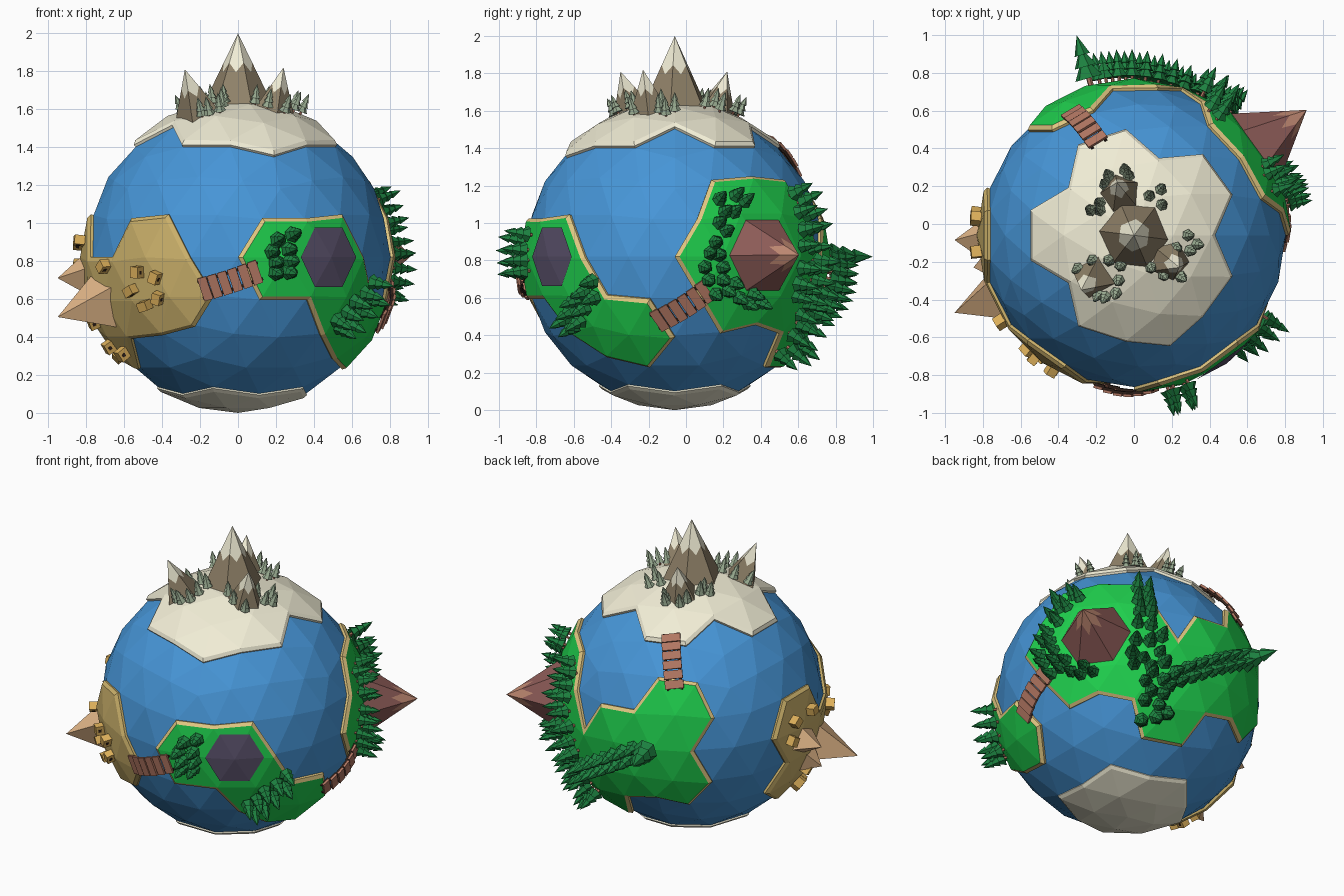
import bpy, bmesh, math, random
from mathutils import Vector, Matrix

if "Cube" in bpy.data.objects:
    bpy.data.objects.remove(bpy.data.objects["Cube"])

random.seed(4)
C = Vector((0, -0.06, 0.82))          # planet centre
WATER = 0.803


def mat(name, r, g, b):
    m = bpy.data.materials.new(name)
    m.diffuse_color = [(c / 255) ** 2.2 for c in (r, g, b)] + [1]
    m.use_nodes = True
    m.node_tree.nodes["Principled BSDF"].inputs["Base Color"].default_value = m.diffuse_color
    return m


BLUE = mat("water", 72, 148, 214)
GRASS = mat("grass", 36, 205, 78)
BEACH = mat("beach", 222, 196, 128)
SAND = mat("sand", 205, 178, 108)
SNOW = mat("snow", 240, 236, 212)
ROCK = mat("rock", 142, 128, 104)
LEAF = mat("leaf", 34, 128, 66)
FROST = mat("frosted_leaf", 150, 168, 142)
WOOD = mat("wood", 176, 118, 98)
DARK = mat("dark", 52, 38, 32)
LAVA = mat("volcano_rock", 140, 92, 88)
LAVATOP = mat("volcano_top", 188, 134, 112)
PIT = mat("pit", 88, 80, 104)
STONE = mat("sandstone", 226, 182, 136)
HOUSE = mat("house", 222, 176, 92)


def finish(name, bm, *mats):
    bmesh.ops.recalc_face_normals(bm, faces=bm.faces)
    me = bpy.data.meshes.new(name)
    bm.to_mesh(me)
    bm.free()
    for m in mats:
        me.materials.append(m)
    ob = bpy.data.objects.new(name, me)
    bpy.context.collection.objects.link(ob)
    return ob


def direction(az, el):
    a, e = math.radians(az), math.radians(el)
    return Vector((math.cos(e) * math.cos(a), math.cos(e) * math.sin(a), math.sin(e)))


def frame(n, r, spin=0):
    """Local frame on the planet: z outward, x east, at radius r."""
    n = n.normalized()
    a = math.atan2(n.y, n.x)
    x = Vector((-math.sin(a), math.cos(a), 0))
    m = Matrix((x, n.cross(x), n)).transposed().to_4x4()
    return Matrix.Translation(C + n * r) @ m @ Matrix.Rotation(spin, 4, 'Z')


def inside(p, poly):
    hit = False
    for (x1, y1), (x2, y2) in zip(poly, poly[1:] + poly[:1]):
        if (y1 > p[1]) != (y2 > p[1]) and p[0] < (x2 - x1) * (p[1] - y1) / (y2 - y1) + x1:
            hit = not hit
    return hit


def azel(n):
    return math.degrees(math.atan2(n.y, n.x)) % 360, math.degrees(math.asin(n.z))


# Ocean
bm = bmesh.new()
bmesh.ops.create_icosphere(bm, subdivisions=3, radius=WATER, matrix=Matrix.Translation(C))
finish("ocean", bm, BLUE)


def land(name, test, rim, top, r_rim=0.818, r_top=0.832):
    """Raise the ocean facets picked by test into a plate with a coastal rim."""
    bm = bmesh.new()
    bmesh.ops.create_icosphere(bm, subdivisions=3, radius=WATER)
    drop = [f for f in bm.faces if not test(f.calc_center_median().normalized())]
    bmesh.ops.delete(bm, geom=drop, context='FACES')
    ext = bmesh.ops.extrude_face_region(bm, geom=bm.faces[:])["geom"]
    faces = [g for g in ext if isinstance(g, bmesh.types.BMFace)]
    for v in (g for g in ext if isinstance(g, bmesh.types.BMVert)):
        v.co *= r_rim / WATER
    bmesh.ops.inset_region(bm, faces=faces, thickness=0.022, use_even_offset=True)
    for v in {v for f in faces for v in f.verts}:
        v.co *= r_top / r_rim
    for f in faces:
        f.material_index = 1
    bmesh.ops.translate(bm, verts=bm.verts, vec=C)
    finish(name, bm, rim, top)


# Land masses, coastlines as (azimuth, elevation)
desert = [(189.5, 13.4), (170.5, 13.4), (162, 0), (170.5, -13.4), (162, -30.5), (180, -42.5),
          (202, -46), (216, -31.7), (252, -26.6), (261.5, -13.4), (252, 0), (242, 16),
          (225.5, 13.4), (216, 0), (198, 0)]
island = [(270, 0), (278.5, 13.4), (314, 16), (324, 0), (332.5, -13.4), (350, -16), (360, -31.7),
          (346, -46), (324, -42.5), (306, -30.5), (298, -16), (278, -16)]
continent = [(0, 0), (18, 30.5), (36, 31.7), (54, 30.5), (62.5, 13.4), (72, 0), (82, 16),
             (98.5, 13.4), (108, 31.7), (126, 30.5), (134, 16), (126, 0), (134.5, -13.4),
             (126, -30.5), (108, -26.6), (90, -30.5), (86, -46), (58, -46), (54, -30.5),
             (36, -26.6), (18, -30.5), (10, -16)]
cap = [(-.54, .145), (-.35, .25), (-.33, .48), (-.04, .56), (.13, .41), (.36, .43), (.54, .2),
       (.43, 0), (.54, -.2), (.19, -.6), (-.29, -.51), (-.35, -.25), (-.54, -.13)]
land("desert", lambda n: inside(azel(n), desert), SAND, SAND)
land("island", lambda n: inside(azel(n), island), BEACH, GRASS)
land("continent", lambda n: inside(azel(n), continent), BEACH, GRASS)
land("north_snow", lambda n: n.z > 0 and inside((n.x * .83, n.y * .83), cap), SNOW, SNOW)
land("south_snow", lambda n: n.z < -0.87, SNOW, SNOW, 0.812, 0.82)


def peak(name, apex, sides, r, low, high, t_edge=0.5, t_mid=0.4, spin=0.0, base=0.77):
    """Faceted peak with a zigzag coloured summit."""
    v = Vector(apex) - C
    h = v.length - base
    M = frame(v, base, spin)
    bm = bmesh.new()
    new = lambda x, y, z: bm.verts.new(M @ Vector((x, y, z)))
    ring = [(r * math.cos(2 * math.pi * i / sides), r * math.sin(2 * math.pi * i / sides))
            for i in range(sides)]
    tip = new(0, 0, h)
    b = [new(x, y, 0) for x, y in ring]
    c = [new(x * (1 - t_edge), y * (1 - t_edge), h * t_edge) for x, y in ring]
    for i in range(sides):
        j = (i + 1) % sides
        k = (1 - t_mid) / 2
        m = new((ring[i][0] + ring[j][0]) * k, (ring[i][1] + ring[j][1]) * k, h * t_mid)
        bm.faces.new((b[i], b[j], m))
        bm.faces.new((b[i], m, c[i]))
        bm.faces.new((b[j], c[j], m))
        for tri in ((c[i], m, tip), (m, c[j], tip)):
            bm.faces.new(tri).material_index = 1
    bm.faces.new(b)
    finish(name, bm, low, high)


# Mountains, volcano, pyramids, pit
peak("main_mountain", (0, -.06, 2.0), 6, .2, ROCK, SNOW, .62, .5, .4)
peak("back_mountain", (-.09, .22, 1.81), 5, .13, ROCK, SNOW, .65, .5, .9)
peak("right_mountain", (.24, -.23, 1.82), 5, .13, ROCK, SNOW, .65, .5, .2)
peak("left_mountain", (-.28, -.35, 1.81), 4, .14, ROCK, SNOW, .65, .5, .5)
peak("volcano", C + direction(36, 0.5) * 1.13, 6, .235, LAVA, LAVATOP, .75, .55)
peak("large_pyramid", (-.95, -.47, .505), 4, .18, STONE, STONE, spin=.5)
peak("middle_pyramid", (-.95, -.085, .71), 4, .14, STONE, STONE, spin=.3)
peak("small_pyramid", (-.85, -.23, .50), 4, .13, STONE, STONE, spin=.8)
peak("pit", C + direction(306, 0) * .838, 6, .18, PIT, PIT, base=.812)


def trees(name, spots, leaf, h=0.15):
    """Pines: a trunk and three stacked six-sided cones. Spots are (direction, scale)."""
    bm = bmesh.new()
    for n, s in spots:
        k = h * s
        M = frame(n, 0.815, random.random())
        parts = [(0, .3, .06, .06, 1), (.2, .4, .3, .05, 0), (.45, .35, .24, .04, 0), (.7, .42, .17, 0, 0)]
        for z, d, r1, r2, mi in parts:
            vs = bmesh.ops.create_cone(bm, cap_ends=True, segments=6, radius1=r1 * k, radius2=r2 * k,
                                       depth=d * k, matrix=M @ Matrix.Translation((0, 0, (z + d / 2) * k)))
            for f in {f for v in vs["verts"] for f in v.link_faces}:
                f.material_index = mi
    finish(name, bm, leaf, WOOD)


def lift(u, v, r=0.88):
    return u / r, v / r, math.sqrt(max(0, 1 - (u * u + v * v) / r ** 2))


def scatter(az0, az1, el0, el1, n, gap=4.5):
    out = []
    for _ in range(600):
        d = direction(random.uniform(az0, az1), random.uniform(el0, el1))
        if len(out) < n and all(d.angle(o) > math.radians(gap) for o in out):
            out.append(d)
    return [(d, random.uniform(.9, 1.1)) for d in out]


# Island trees, read from the front
spots = []
for x, z in [(.3, .945), (.22, .915), (.19, .85), (.28, .86), (.21, .79), (.29, .80), (.21, .735), (.28, .74)]:
    a, b, w = lift(x, z - C.z)
    spots.append((Vector((a, -w, b)), 1))
spots += [(direction(*p), 1) for p in [(312, -23), (316, -20), (319, -24), (319, -16), (323, -19),
                                       (324, -13), (328, -15), (328, -9), (315, -26)]]
trees("island_trees", spots, LEAF)

# Forest beside the volcano, read from the right
spots = []
for y, z in [(.25, 1.14), (.34, 1.16), (.39, 1.13), (.28, 1.07), (.33, 1.07), (.25, 1.01), (.29, .965),
             (.23, .9), (.2, .84), (.25, .83), (.17, .76), (.27, .76), (.19, .69), (.27, .69), (.34, .67),
             (.23, .61), (.3, .63), (.36, .59), (.44, .61), (.48, .565), (.41, .56)]:
    a, b, w = lift(y, z - C.z)
    spots.append((Vector((w, a, b)), .9))
spots += scatter(54, 60, 3, 25, 8) + scatter(51, 66, -16, -1, 12) + scatter(57, 71, -38, -17, 11)
trees("continent_trees", spots, LEAF)

# Line of trees across the back
spots = [(direction(69 + 2.4 * i, -20 + 1.35 * i + (2.5 if i % 2 else -2)), 1.05) for i in range(15)]
trees("back_trees", spots + [(direction(106, 0), 1.7)], LEAF)

# Snowy trees, read from the top
spots = []
for x, y in [(-.14, .33), (-.05, .36), (-.16, .28), (-.03, .33), (.085, .22), (.15, .255), (.155, .17),
             (-.19, .18), (-.24, .14), (-.19, .14), (.3, 0), (.35, -.05), (.235, -.07), (.31, -.085),
             (.165, -.22), (.26, -.23), (.095, -.18), (.18, -.15), (-.085, -.25), (-.1, -.32),
             (-.14, -.14), (-.23, -.14), (-.31, -.185), (-.075, -.17), (-.2, -.33), (-.16, -.34)]:
    spots.append((Vector(lift(x, y)), 1))
trees("snow_trees", spots, FROST, 0.11)

# Desert houses with dark doorways
bm = bmesh.new()
dirs = [direction(174, 5), direction(172, -3), direction(186, 6), direction(190, -24), direction(200, -38)]
for x, z in [(-.72, .77), (-.54, .74), (-.445, .71), (-.575, .64), (-.5, .56), (-.43, .6), (-.69, .34), (-.62, .3)]:
    a, b, w = lift(x, z - C.z, .86)
    dirs.append(Vector((a, -w, b)))
for n in dirs:
    M = frame(n, .846, random.random() * 1.5)
    bmesh.ops.create_cube(bm, size=.055, matrix=M @ Matrix.Diagonal((1.1, .9, 1, 1)))
    d = bmesh.ops.create_cube(bm, size=.018, matrix=M @ Matrix.Translation((0, -.018, .004)))
    for f in {f for v in d["verts"] for f in v.link_faces}:
        f.material_index = 1
finish("houses", bm, HOUSE, DARK)


def bridge(name, start, end, width=0.125, planks=6):
    """Arched row of planks over two dark beams."""
    bm = bmesh.new()
    a, b = direction(*start), direction(*end)
    step = a.angle(b) * .85 / planks
    for i in range(planks):
        t = (i + .5) / planks
        n = a.slerp(b, t)
        f = (b - a) - n * (b - a).dot(n)
        f.normalize()
        M = Matrix((f, n.cross(f), n)).transposed().to_4x4()
        M = Matrix.Translation(C + n * (.828 + .022 * math.sin(math.pi * t))) @ M
        bmesh.ops.create_cube(bm, size=1, matrix=M @ Matrix.Diagonal((step * .86, width, .014, 1)))
        for s in (-.36, .36):
            d = bmesh.ops.create_cube(bm, size=1, matrix=M @ Matrix.Translation((0, s * width, -.012))
                                      @ Matrix.Diagonal((step * 1.1, .015, .014, 1)))
            for g in {g for v in d["verts"] for g in v.link_faces}:
                g.material_index = 1
    finish(name, bm, WOOD, DARK)


bridge("front_bridge", (256, -12), (278, -5))
bridge("right_bridge", (352, -25), (373, -12))
bridge("snow_bridge", (117, 27), (111, 51), .115)
